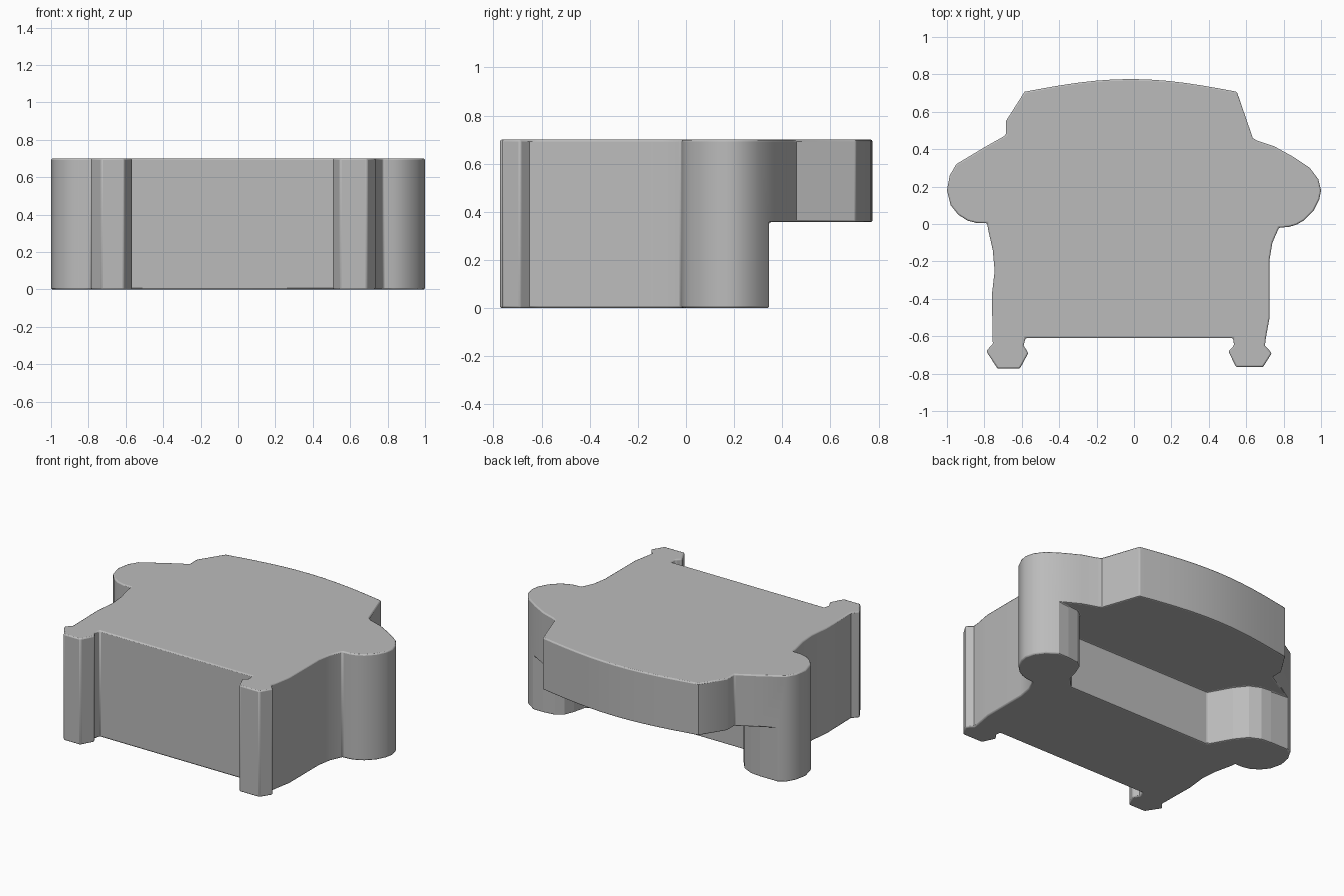
import bpy, bmesh, math

if "Cube" in bpy.data.objects:
    bpy.data.objects.remove(bpy.data.objects["Cube"])

HEIGHT = 0.70      # full height of the block
STEP = 0.357       # underside of the overhanging back

grey = bpy.data.materials.new("plain_grey")
grey.diffuse_color = (0.5, 0.5, 0.5, 1)
grey.use_nodes = True
grey.node_tree.nodes["Principled BSDF"].inputs["Base Color"].default_value = grey.diffuse_color


def prism(name, outline, z0, z1):
    """Extrude a counter-clockwise outline from z0 to z1."""
    bm = bmesh.new()
    base = bm.faces.new([bm.verts.new((x, y, z0)) for x, y in outline])
    top = bmesh.ops.extrude_face_region(bm, geom=[base])["geom"]
    for v in top:
        if isinstance(v, bmesh.types.BMVert):
            v.co.z = z1
    bmesh.ops.recalc_face_normals(bm, faces=bm.faces)
    mesh = bpy.data.meshes.new(name)
    bm.to_mesh(mesh)
    bm.free()
    mesh.materials.append(grey)
    obj = bpy.data.objects.new(name, mesh)
    bpy.context.collection.objects.link(obj)
    return obj


# Front: two knobbed posts with a recessed panel between them
front = [(-.79, -.68), (-.73, -.773), (-.61, -.773), (-.565, -.69),
         (-.59, -.65), (-.58, -.61), (.53, -.61), (.535, -.65),
         (.505, -.68), (.545, -.765), (.69, -.765), (.737, -.69), (.70, -.65)]
# Right side: slightly curved wall, then the round arm
right = [(.705, -.61), (.725, -.5), (.725, -.19), (.74, -.1), (.775, -.02),
         (.83, -.015), (.87, -.003), (.91, .02), (.96, .07), (.99, .13),
         (1, .18), (.985, .24), (.94, .3), (.85, .36), (.75, .415),
         (.66, .445), (.635, .46)]
# Back: shallow arc
back = [(.55 - 1.135 * i / 12, .707 + .068 * math.sin(math.pi * i / 12))
        for i in range(13)]
# Left side: arm and wall
left = [(-.685, .55), (-.685, .475), (-.8, .41), (-.95, .32), (-.985, .26),
        (-1, .18), (-.98, .1), (-.94, .05), (-.89, .018), (-.84, .005),
        (-.785, .005), (-.78, -.03), (-.755, -.14), (-.745, -.25),
        (-.76, -.38), (-.755, -.64)]
body = prism("chair_body", front + right + back + left, 0, HEIGHT)

# Undercut below the back, leaving the two round arm columns
undercut = [(.56, .085), (.63, .16), (.65, .24), (.675, .3), (.72, .335),
            (.8, .345), (1.2, .345), (1.2, 1), (-1.2, 1), (-1.2, .345),
            (-.78, .345), (-.71, .338), (-.64, .305), (-.58, .23), (-.5, .085)]
cutter = prism("undercut_cutter", undercut, -0.2, STEP)
cutter.hide_render = True
cutter.hide_viewport = True

cut = body.modifiers.new("undercut", "BOOLEAN")
cut.operation = "DIFFERENCE"
cut.solver = "EXACT"
cut.object = cutter

# Softened rims
bevel = body.modifiers.new("soft_edges", "BEVEL")
bevel.width = 0.01
bevel.segments = 2
bevel.limit_method = "ANGLE"
bevel.angle_limit = math.radians(50)

bpy.context.view_layer.objects.active = body
body.select_set(True)
bpy.ops.object.shade_smooth_by_angle(angle=math.radians(35))
